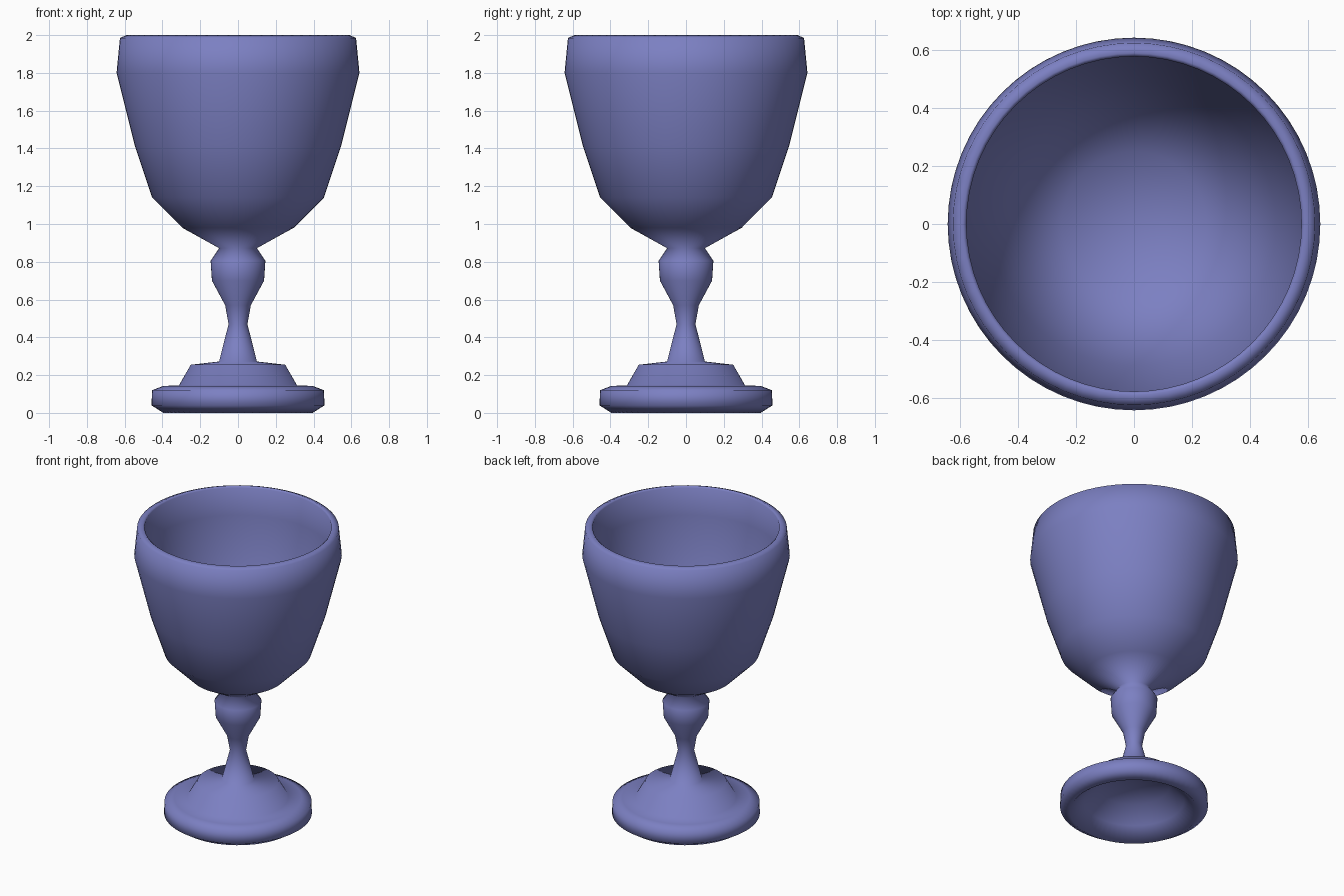
import bpy
import bmesh
import math

SEGMENTS = 64

# Remove the default cube
cube = bpy.data.objects.get("Cube")
if cube:
    bpy.data.objects.remove(cube, do_unlink=True)

# Single glaze colour
glaze = bpy.data.materials.new("periwinkle_blue")
glaze.use_nodes = True
colour = (0.20, 0.215, 0.54, 1.0)
glaze.diffuse_color = colour
glaze.node_tree.nodes["Principled BSDF"].inputs["Base Color"].default_value = colour

# Profile sections as (radius, height), running from inside the bowl to under the foot
bowl_inside = [(0, 0.98), (0.25, 1.03), (0.40, 1.17), (0.49, 1.42), (0.585, 1.80)]
rim = [(0.578, 1.99), (0.59, 2.0), (0.625, 1.985)]
bowl_outside = [(0.643, 1.80), (0.545, 1.41), (0.455, 1.14), (0.295, 0.98)]
stem = [(0.10, 0.872), (0.145, 0.805), (0.138, 0.70), (0.068, 0.57),
        (0.05, 0.47), (0.10, 0.272)]
foot = [(0.25, 0.255), (0.313, 0.145), (0.395, 0.143), (0.455, 0.12),
        (0.458, 0.04), (0.395, 0)]
foot_hollow = [(0.31, 0.08), (0.22, 0.18), (0, 0.21)]


def lathe(name, profile, material):
    """Spin a profile around the vertical axis into a closed smooth body."""
    bm = bmesh.new()
    verts = [bm.verts.new((r, 0, z)) for r, z in profile]
    edges = [bm.edges.new(pair) for pair in zip(verts, verts[1:])]
    bmesh.ops.spin(bm, geom=verts + edges, cent=(0, 0, 0), axis=(0, 0, 1),
                   angle=math.tau, steps=SEGMENTS, use_duplicate=False)
    bmesh.ops.remove_doubles(bm, verts=bm.verts[:], dist=0.0005)
    bmesh.ops.recalc_face_normals(bm, faces=bm.faces[:])
    for face in bm.faces:
        face.smooth = True
    mesh = bpy.data.meshes.new(name)
    bm.to_mesh(mesh)
    bm.free()
    mesh.materials.append(material)
    obj = bpy.data.objects.new(name, mesh)
    bpy.context.collection.objects.link(obj)
    return obj


# Bowl, stem and foot turned as one continuous body
lathe("goblet", bowl_inside + rim + bowl_outside + stem + foot + foot_hollow, glaze)
